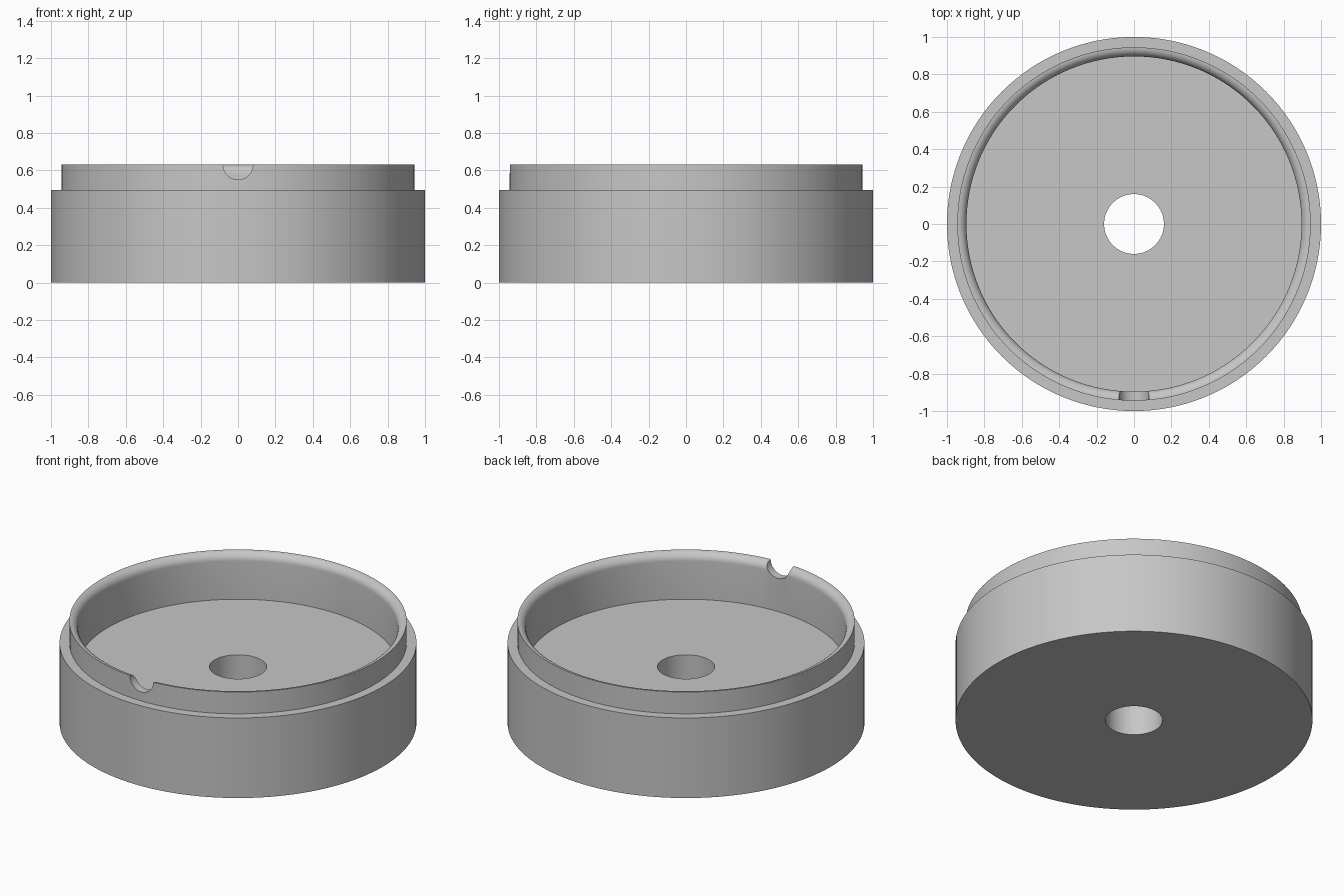
import bpy
import bmesh
import math

cube = bpy.data.objects.get("Cube")
if cube:
    bpy.data.objects.remove(cube, do_unlink=True)

# Overall dimensions
OUTER, LIP, INNER, HOLE = 1.0, 0.945, 0.896, 0.16
FLOOR, SHOULDER, TOP = 0.345, 0.495, 0.63
ROUND = LIP - INNER
NOTCH = 0.08
SEGMENTS = 128

gray = bpy.data.materials.new("light gray")
gray.use_nodes = True
color = (0.57, 0.57, 0.57, 1)
gray.diffuse_color = color
gray.node_tree.nodes["Principled BSDF"].inputs["Base Color"].default_value = color


def lathe(name, profile):
    """Spin a closed (radius, height) profile around z."""
    bm = bmesh.new()
    verts = [bm.verts.new((r, 0, z)) for r, z in profile]
    edges = [bm.edges.new((a, b)) for a, b in zip(verts, verts[1:] + verts[:1])]
    bmesh.ops.spin(bm, geom=verts + edges, cent=(0, 0, 0), axis=(0, 0, 1),
                   angle=math.tau, steps=SEGMENTS, use_merge=False)
    bmesh.ops.remove_doubles(bm, verts=bm.verts[:], dist=0.0001)
    bmesh.ops.recalc_face_normals(bm, faces=bm.faces[:])
    mesh = bpy.data.meshes.new(name)
    bm.to_mesh(mesh)
    bm.free()
    obj = bpy.data.objects.new(name, mesh)
    bpy.context.collection.objects.link(obj)
    mesh.materials.append(gray)
    return obj


# Stepped cup with a bored floor and a lip rounded on its inner side
rounding = [(LIP - ROUND * math.sin(a), TOP - ROUND + ROUND * math.cos(a))
            for a in (math.pi / 2 * i / 8 for i in range(9))]
profile = [(HOLE, 0), (OUTER, 0), (OUTER, SHOULDER), (LIP, SHOULDER)]
profile += rounding + [(INNER, FLOOR), (HOLE, FLOOR)]
cup = lathe("stepped_cup", profile)

# Half-round notch through the front of the lip
bpy.ops.mesh.primitive_cylinder_add(vertices=48, radius=NOTCH, depth=0.3,
                                    location=(0, -0.92, TOP),
                                    rotation=(math.pi / 2, 0, 0))
cutter = bpy.context.object
cutter.name = "notch_cutter"
cutter.hide_render = True
cutter.data.materials.append(gray)

cut = cup.modifiers.new("notch", 'BOOLEAN')
cut.operation = 'DIFFERENCE'
cut.solver = 'EXACT'
cut.object = cutter
bpy.ops.object.select_all(action='DESELECT')
cup.select_set(True)
bpy.context.view_layer.objects.active = cup
bpy.ops.object.modifier_apply(modifier=cut.name)
bpy.data.objects.remove(cutter, do_unlink=True)
bpy.ops.object.shade_smooth_by_angle(angle=math.radians(30))
